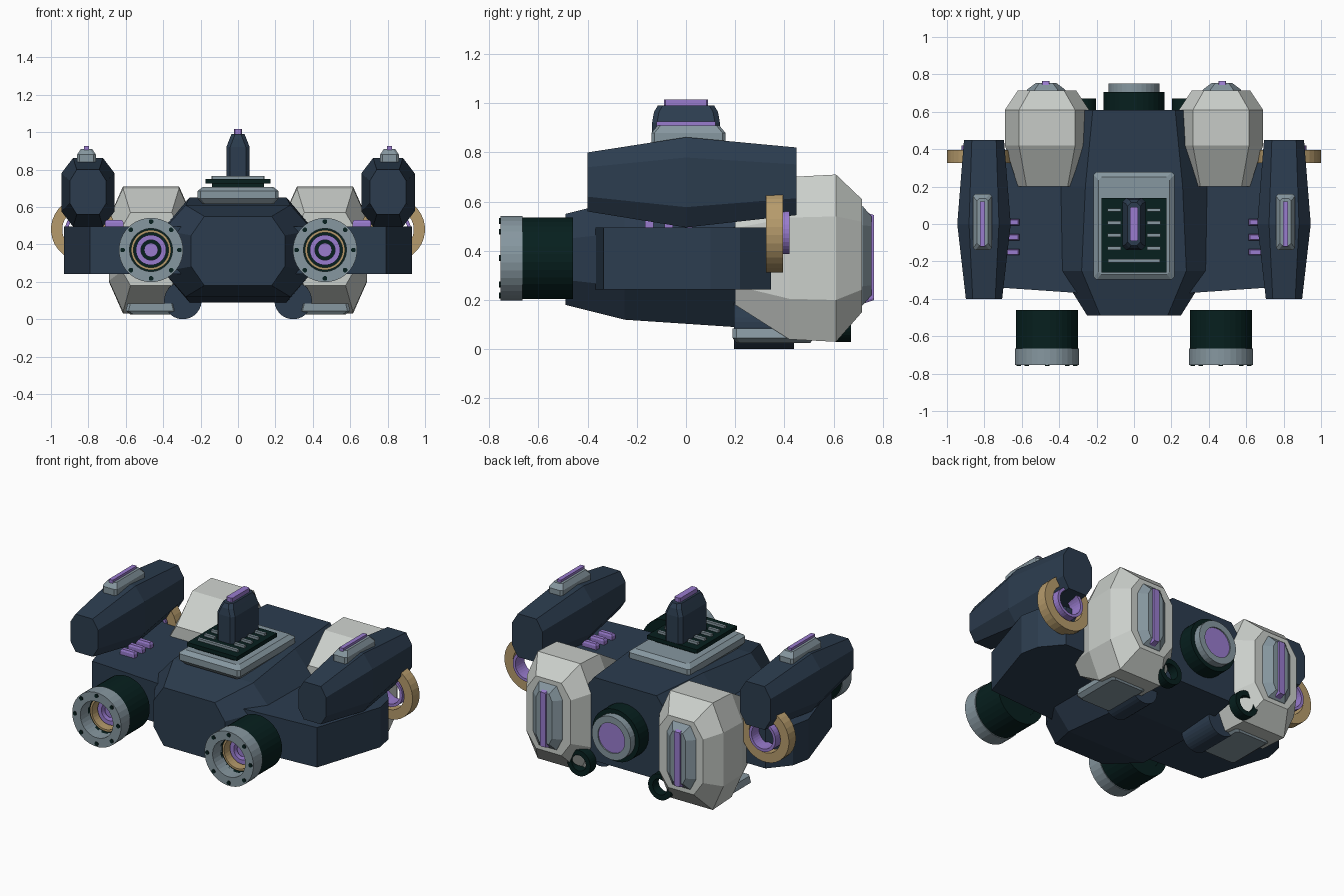
import bpy, bmesh, math

if "Cube" in bpy.data.objects:
    bpy.data.objects.remove(bpy.data.objects["Cube"])


def material(name, rgb):
    m = bpy.data.materials.new(name)
    m.use_nodes = True
    m.diffuse_color = (*rgb, 1)
    bsdf = next(n for n in m.node_tree.nodes if n.type == 'BSDF_PRINCIPLED')
    bsdf.inputs["Base Color"].default_value = (*rgb, 1)
    return m


NAVY = material("navy", (0.025, 0.046, 0.078))
GREEN = material("dark green", (0.002, 0.014, 0.013))
PALE = material("pale grey", (0.60, 0.63, 0.60))
STEEL = material("steel grey", (0.24, 0.31, 0.35))
GOLD = material("gold", (0.47, 0.33, 0.15))
PURPLE = material("purple", (0.32, 0.20, 0.62))
SIDES = (("left", 1), ("right", -1))


def skin(name, rings, mat, closed=False):
    """Bridge equal rings of points; cap the ends, or join them when closed."""
    bm = bmesh.new()
    loops = [[bm.verts.new(p) for p in ring] for ring in rings]
    n = len(loops[0])
    pairs = list(zip(loops, loops[1:]))
    if closed:
        pairs.append((loops[-1], loops[0]))
    else:
        bm.faces.new(loops[0])
        bm.faces.new(loops[-1])
    for a, b in pairs:
        for i in range(n):
            j = (i + 1) % n
            bm.faces.new((a[i], a[j], b[j], b[i]))
    bmesh.ops.recalc_face_normals(bm, faces=bm.faces)
    mesh = bpy.data.meshes.new(name)
    bm.to_mesh(mesh)
    bm.free()
    mesh.materials.append(mat)
    ob = bpy.data.objects.new(name, mesh)
    bpy.context.collection.objects.link(ob)


def octagon(w, h, fw, fh):
    return [(w, -fh), (w, fh), (fw, h), (-fw, h), (-w, fh), (-w, -fh), (-fw, -h), (fw, -h)]


def hull(name, cx, sections, mat):
    """Octagonal loft along y: (y, low z, high z, half width, flat half width, flat height share)."""
    rings = []
    for y, lo, hi, w, fw, share in sections:
        h, cz = (hi - lo) / 2, (hi + lo) / 2
        rings.append([(cx + x, y, cz + z) for x, z in octagon(w, h, fw, h * share)])
    skin(name, rings, mat)


def stack(name, cx, cy, levels, mat, cut=0.0):
    """Slab built up z, corners cut if asked: (z, half width, half depth)."""
    rings = []
    for z, w, d in levels:
        rings.append([(cx + x, cy + y, z) for x, y in octagon(w, d, w - cut, d - cut)] if cut else
                     [(cx - w, cy - d, z), (cx + w, cy - d, z), (cx + w, cy + d, z), (cx - w, cy + d, z)])
    skin(name, rings, mat)


def tube(name, cx, cz, r_in, r_out, y0, y1, mat, n=32):
    """Ring around the y axis, or a solid disc when r_in is 0."""
    profile = [(r_out, y0), (r_out, y1)]
    if r_in:
        profile += [(r_in, y1), (r_in, y0)]
    angles = [2 * math.pi * (i + 0.5) / n for i in range(n)]
    rings = [[(cx + r * math.cos(a), y, cz + r * math.sin(a)) for a in angles] for r, y in profile]
    skin(name, rings, mat, closed=bool(r_in))


# Main body
hull("body", 0, [(-0.49, 0.18, 0.55, 0.25, 0.18, 0.45),
                 (-0.25, 0.12, 0.61, 0.40, 0.28, 0.45),
                 (0.20, 0.09, 0.65, 0.39, 0.26, 0.45),
                 (0.61, 0.12, 0.65, 0.33, 0.22, 0.45)], NAVY)

# Deck: base plate, vent with slats, fin
stack("deck_plate", 0, -0.01, [(0.615, 0.19, 0.26), (0.645, 0.216, 0.288),
                               (0.685, 0.216, 0.288), (0.706, 0.19, 0.26)], STEEL, 0.015)
stack("vent_riser", 0, -0.06, [(0.70, 0.14, 0.17), (0.735, 0.14, 0.17)], GREEN)
stack("vent_plate", 0, -0.06, [(0.725, 0.175, 0.20), (0.75, 0.175, 0.20)], GREEN)
for i in range(4):
    for side, s in SIDES:
        stack(f"vent_slat_{side}", s * 0.105, 0.075 - 0.068 * i,
              [(0.745, 0.036, 0.009), (0.765, 0.036, 0.009)], STEEL)
stack("vent_slat_front", 0, -0.197, [(0.745, 0.14, 0.009), (0.765, 0.14, 0.009)], STEEL)
stack("fin", 0, 0, [(0.745, 0.062, 0.138), (0.92, 0.062, 0.138), (0.965, 0.045, 0.13), (0.99, 0.035, 0.115)],
      NAVY, 0.02)
stack("fin_light", 0, 0, [(0.985, 0.021, 0.09), (1.016, 0.021, 0.09)], PURPLE, 0.006)

# Rear thruster
tube("rear_thruster", 0, 0.375, 0, 0.165, 0.58, 0.705, GREEN)
tube("rear_thruster_rim", 0, 0.375, 0.095, 0.137, 0.69, 0.75, STEEL)
tube("rear_thruster_light", 0, 0.375, 0, 0.10, 0.69, 0.742, PURPLE)

for side, s in SIDES:
    # Wing: a flat slab with a swept outer end
    outline = [(0.28, -0.37), (0.79, -0.335), (0.93, 0.10), (0.905, 0.22), (0.80, 0.345), (0.28, 0.345)]
    skin(f"wing_{side}", [[(s * x, y, z) for x, y in outline] for z in (0.242, 0.495)], NAVY)
    for i in range(3):
        stack(f"wing_light_{side}", s * 0.662, 0.01 - 0.08 * i,
              [(0.48, 0.05, 0.017), (0.518, 0.05, 0.017), (0.53, 0.042, 0.012)], PURPLE)

    # Upper outrigger with its raised light
    hull(f"outrigger_{side}", s * 0.802, [(-0.40, 0.56, 0.80, 0.097, 0.06, 0.5),
                                          (0.0, 0.495, 0.862, 0.143, 0.08, 0.55),
                                          (0.45, 0.545, 0.82, 0.107, 0.065, 0.5)], NAVY)
    stack(f"outrigger_mount_{side}", s * 0.81, 0.01,
          [(0.83, 0.05, 0.15), (0.88, 0.05, 0.15), (0.91, 0.03, 0.125)], STEEL, 0.012)
    stack(f"outrigger_light_{side}", s * 0.81, 0, [(0.90, 0.014, 0.12), (0.925, 0.014, 0.12)], PURPLE)

    # Gold hoop with inner light ring
    tube(f"hoop_{side}", s * 0.83, 0.48, 0.11, 0.17, 0.325, 0.395, GOLD)
    tube(f"hoop_light_{side}", s * 0.83, 0.48, 0.076, 0.094, 0.33, 0.42, PURPLE)

    # Front engine barrel, rim, bolts and nested rings
    ex, ez = s * 0.465, 0.37
    tube(f"engine_barrel_{side}", ex, ez, 0.115, 0.167, -0.68, -0.46, GREEN)
    tube(f"engine_back_{side}", ex, ez, 0, 0.16, -0.56, -0.465, GREEN)
    tube(f"engine_rim_{side}", ex, ez, 0.115, 0.172, -0.755, -0.665, STEEL)
    for i in range(8):
        a = i * math.pi / 4
        tube(f"engine_bolt_{side}", ex + 0.152 * math.cos(a), ez + 0.152 * math.sin(a),
             0, 0.013, -0.76, -0.74, GREEN, 8)
    tube(f"engine_ring_{side}", ex, ez, 0.094, 0.107, -0.67, -0.55, GOLD)
    tube(f"engine_light_{side}", ex, ez, 0.054, 0.081, -0.63, -0.55, PURPLE)
    tube(f"engine_core_{side}", ex, ez, 0, 0.037, -0.62, -0.55, PURPLE)

    # Rear pod with back panel and light strip
    px = s * 0.465
    hull(f"pod_{side}", px, [(0.20, 0.18, 0.57, 0.155, 0.11, 0.6),
                             (0.42, 0.04, 0.70, 0.225, 0.15, 0.5),
                             (0.61, 0.03, 0.71, 0.225, 0.15, 0.5),
                             (0.715, 0.15, 0.61, 0.155, 0.09, 0.6)], PALE)
    hull(f"pod_panel_{side}", s * 0.47, [(0.70, 0.17, 0.59, 0.11, 0.065, 0.62),
                                         (0.72, 0.18, 0.58, 0.10, 0.06, 0.62),
                                         (0.754, 0.22, 0.54, 0.055, 0.035, 0.75)], STEEL)
    hull(f"pod_light_{side}", s * 0.472, [(0.72, 0.185, 0.56, 0.024, 0.02, 0.95),
                                          (0.765, 0.20, 0.545, 0.02, 0.016, 0.95)], PURPLE)

    # Skid pad, underside rod and its rear ring
    stack(f"skid_{side}", px, 0.355, [(0.025, 0.11, 0.15), (0.045, 0.135, 0.165), (0.085, 0.125, 0.165)], STEEL, 0.015)
    tube(f"skid_rod_{side}", s * 0.295, 0.10, 0, 0.10, 0.195, 0.44, NAVY)
    tube(f"skid_ring_{side}", s * 0.285, 0.11, 0.05, 0.082, 0.61, 0.67, GREEN)
